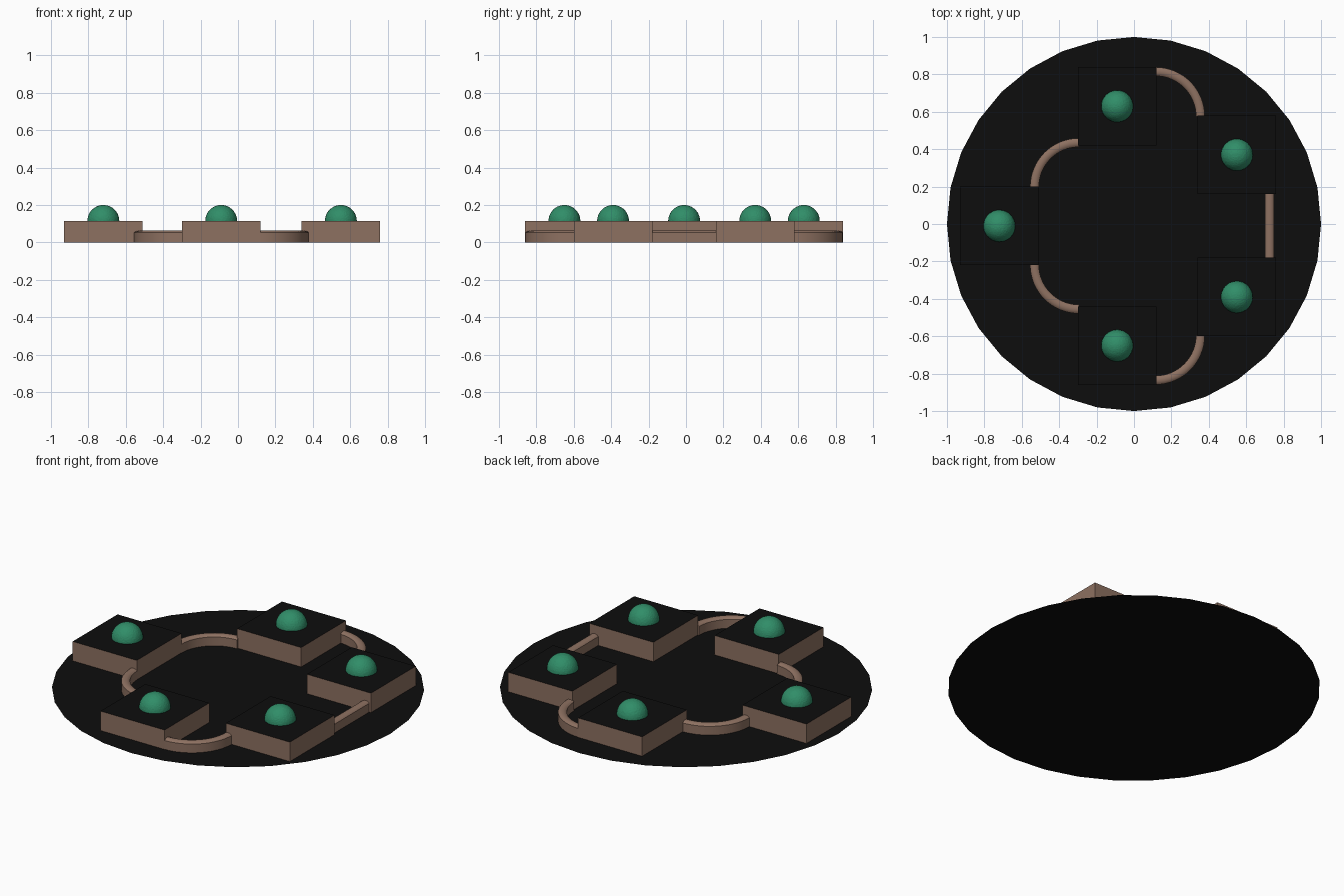
import bpy, bmesh, math, random
from mathutils import Vector

if "Cube" in bpy.data.objects:
    bpy.data.objects.remove(bpy.data.objects["Cube"])

random.seed(4)
CY = -0.01  # mirror line of the layout


def material(name, color):
    m = bpy.data.materials.new(name)
    m.diffuse_color = (*color, 1)
    m.use_nodes = True
    m.node_tree.nodes["Principled BSDF"].inputs["Base Color"].default_value = m.diffuse_color
    return m


soil = material("black_soil", (0.004, 0.004, 0.004))
brown = material("brown_stone", (0.27, 0.165, 0.12))
green = material("green_leaf", (0.03, 0.27, 0.14))


def finish(name, bm, mats, smooth=False):
    me = bpy.data.meshes.new(name)
    bm.to_mesh(me)
    bm.free()
    for m in mats:
        me.materials.append(m)
    ob = bpy.data.objects.new(name, me)
    bpy.context.collection.objects.link(ob)
    if smooth:
        bpy.ops.object.select_all(action='DESELECT')
        ob.select_set(True)
        bpy.context.view_layer.objects.active = ob
        bpy.ops.object.shade_smooth_by_angle(angle=math.radians(35))
    return ob


def planter(name, x, y, half=0.21, height=0.115):
    # Brown sides, black soil on top, open underneath
    bm = bmesh.new()
    bmesh.ops.create_cube(bm, size=1)
    for v in bm.verts:
        v.co = (x + v.co.x * 2 * half, y + v.co.y * 2 * half, (v.co.z + 0.5) * height)
    bm.normal_update()
    for f in bm.faces:
        f.material_index = 1 if f.normal.z > 0.5 else 0
    bmesh.ops.delete(bm, geom=[f for f in bm.faces if f.normal.z < -0.5], context='FACES_ONLY')
    finish(name, bm, [brown, soil])


def bush(name, x, y, r=0.085, z=0.115):
    # Finely roughened dome sitting in the soil
    bm = bmesh.new()
    bmesh.ops.create_icosphere(bm, subdivisions=5, radius=r)
    for v in bm.verts:
        v.co *= 1 + random.uniform(-0.006, 0.003)
        v.co += Vector((x, y, z))
    finish(name, bm, [green])


def wall(name, path):
    # Sweep a round-topped section along (point, outward direction) pairs
    w = 0.0235
    section = [(-w, 0), (-w, 0.052), (-w * 0.75, 0.058), (-w * 0.4, 0.0615), (0, 0.063),
               (w * 0.4, 0.0615), (w * 0.75, 0.058), (w, 0.052), (w, 0)]
    bm = bmesh.new()
    rings = []
    for (px, py), (nx, ny) in path:
        rings.append([bm.verts.new((px + nx * s, py + ny * s, h)) for s, h in section])
    for a, b in zip(rings, rings[1:]):
        for i in range(len(section) - 1):
            bm.faces.new((a[i], a[i + 1], b[i + 1], b[i]))
    bm.faces.new(rings[0])
    bm.faces.new(rings[-1])
    bmesh.ops.recalc_face_normals(bm, faces=bm.faces[:])
    # Open sweep: make sure the top faces up
    bm.normal_update()
    if sum(f.normal.z for f in bm.faces) < 0:
        bmesh.ops.reverse_faces(bm, faces=bm.faces[:])
    finish(name, bm, [brown], smooth=True)


def arc(cx, cy, r, start):
    path = []
    for i in range(17):
        a = math.radians(start + 90 * i / 16)
        n = (math.cos(a), math.sin(a))
        path.append(((cx + r * n[0], cy + r * n[1]), n))
    return path


# Round ground sheet
bm = bmesh.new()
bmesh.ops.create_circle(bm, cap_ends=True, segments=32, radius=1)
bm.normal_update()
for f in bm.faces:
    if f.normal.z < 0:
        f.normal_flip()
finish("ground_disc", bm, [soil])

# Planters with bushes
spots = {"left": (-0.72, CY), "back": (-0.09, CY + 0.64), "front": (-0.09, CY - 0.64),
         "back_right": (0.55, CY + 0.38), "front_right": (0.55, CY - 0.38)}
for key, (x, y) in spots.items():
    planter("planter_" + key, x, y)
    bush("bush_" + key, x, y)

# Low walls joining the planters
wall("wall_back_right", arc(0.115, CY + 0.585, 0.24, 0))
wall("wall_front_right", arc(0.115, CY - 0.585, 0.24, 270))
wall("wall_back_left", arc(-0.295, CY + 0.208, 0.237, 90))
wall("wall_front_left", arc(-0.295, CY - 0.208, 0.237, 180))
wall("wall_right", [((0.725, CY - 0.18), (1, 0)), ((0.725, CY + 0.18), (1, 0))])
